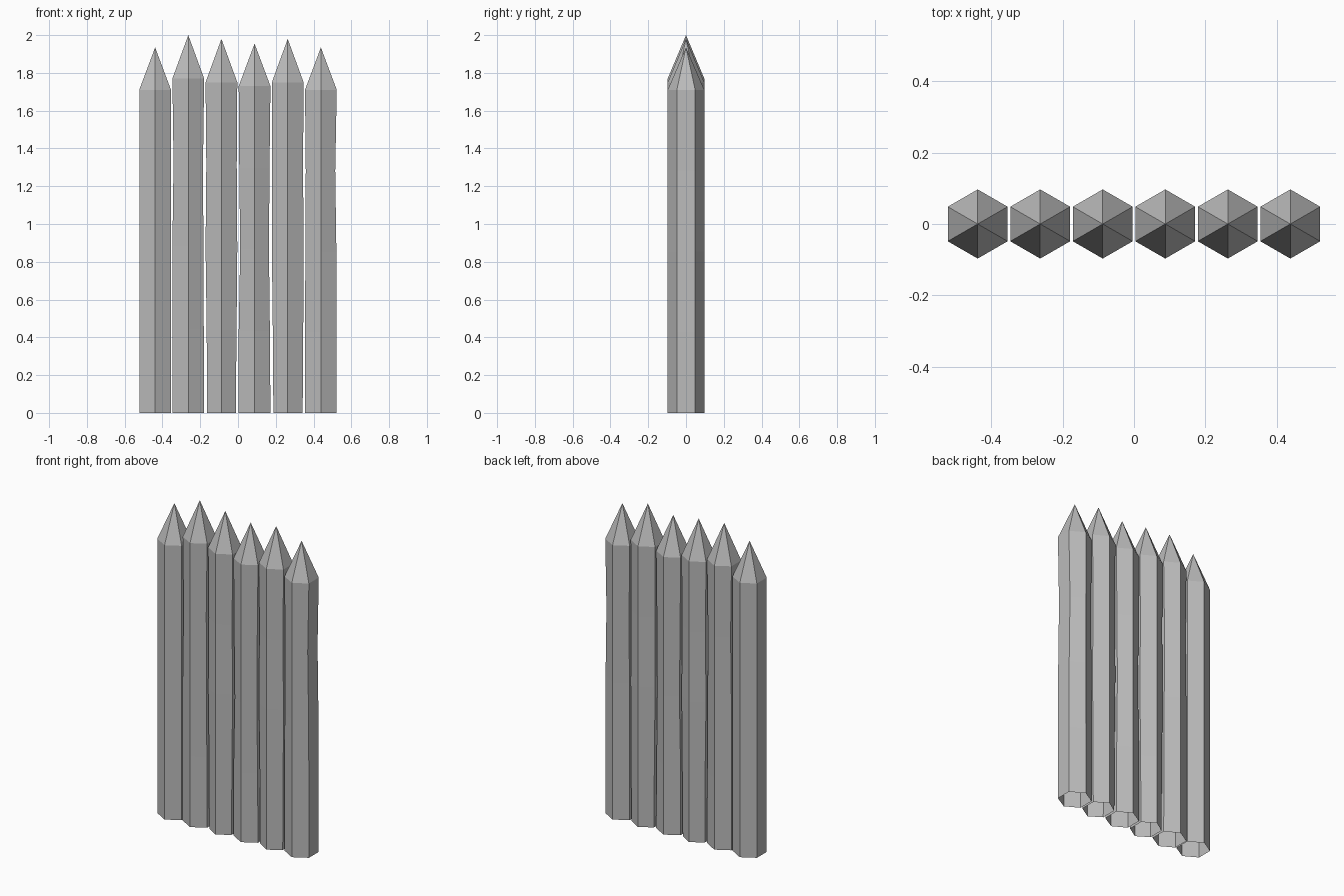
import bpy, bmesh, math

cube = bpy.data.objects.get("Cube")
if cube:
    bpy.data.objects.remove(cube, do_unlink=True)

grey = bpy.data.materials.new("weathered_grey")
grey.use_nodes = True
colour = (0.5, 0.5, 0.5, 1)
grey.diffuse_color = colour
grey.node_tree.nodes["Principled BSDF"].inputs["Base Color"].default_value = colour

RADIUS = 0.097


def stake(name, x, shoulder, tip, left_dents, right_dents):
    """Hollow six-sided stake, open below, with slightly dented sides."""
    bm = bmesh.new()
    rings = []
    levels = len(left_dents)
    for i, (left, right) in enumerate(zip(left_dents, right_dents)):
        z = shoulder * i / (levels - 1)
        ring = []
        for k in range(6):
            a = math.radians(30 + 60 * k)
            dx, dy = RADIUS * math.cos(a), RADIUS * math.sin(a)
            if dx > 0.01:
                dx -= right
            elif dx < -0.01:
                dx += left
            ring.append(bm.verts.new((x + dx, dy, z)))
        rings.append(ring)
    # side walls
    for low, high in zip(rings, rings[1:]):
        for k in range(6):
            n = (k + 1) % 6
            bm.faces.new((low[k], low[n], high[n], high[k]))
    # pointed top
    apex = bm.verts.new((x, 0, tip))
    for k in range(6):
        bm.faces.new((rings[-1][k], rings[-1][(k + 1) % 6], apex))
    mesh = bpy.data.meshes.new(name)
    bm.to_mesh(mesh)
    bm.free()
    mesh.materials.append(grey)
    bpy.context.collection.objects.link(bpy.data.objects.new(name, mesh))


# shoulder height, tip height, left dents, right dents (bottom to top)
none = (0, 0, 0, 0, 0)
stakes = [
    (1.71, 1.935, none, none),
    (1.77, 2.0, (0, 0, 0, 0.006, 0), (0, 0.002, 0.004, 0.006, 0)),
    (1.75, 1.98, (0.008, 0.006, 0, 0.004, 0), (0.008, 0.004, 0, 0.003, 0)),
    (1.73, 1.955, (0, 0, 0.008, 0.003, 0), (0, 0.003, 0.008, 0.005, 0)),
    (1.75, 1.98, (0.008, 0.005, 0, 0.002, 0), (0.005, 0.002, 0, 0.003, 0)),
    (1.71, 1.935, (0, 0, 0.002, 0.004, 0), (0, 0, 0.002, 0.008, 0)),
]
for i, spec in enumerate(stakes):
    stake(f"palisade_stake_{i + 1}", (i - 2.5) * 0.1755, *spec)
